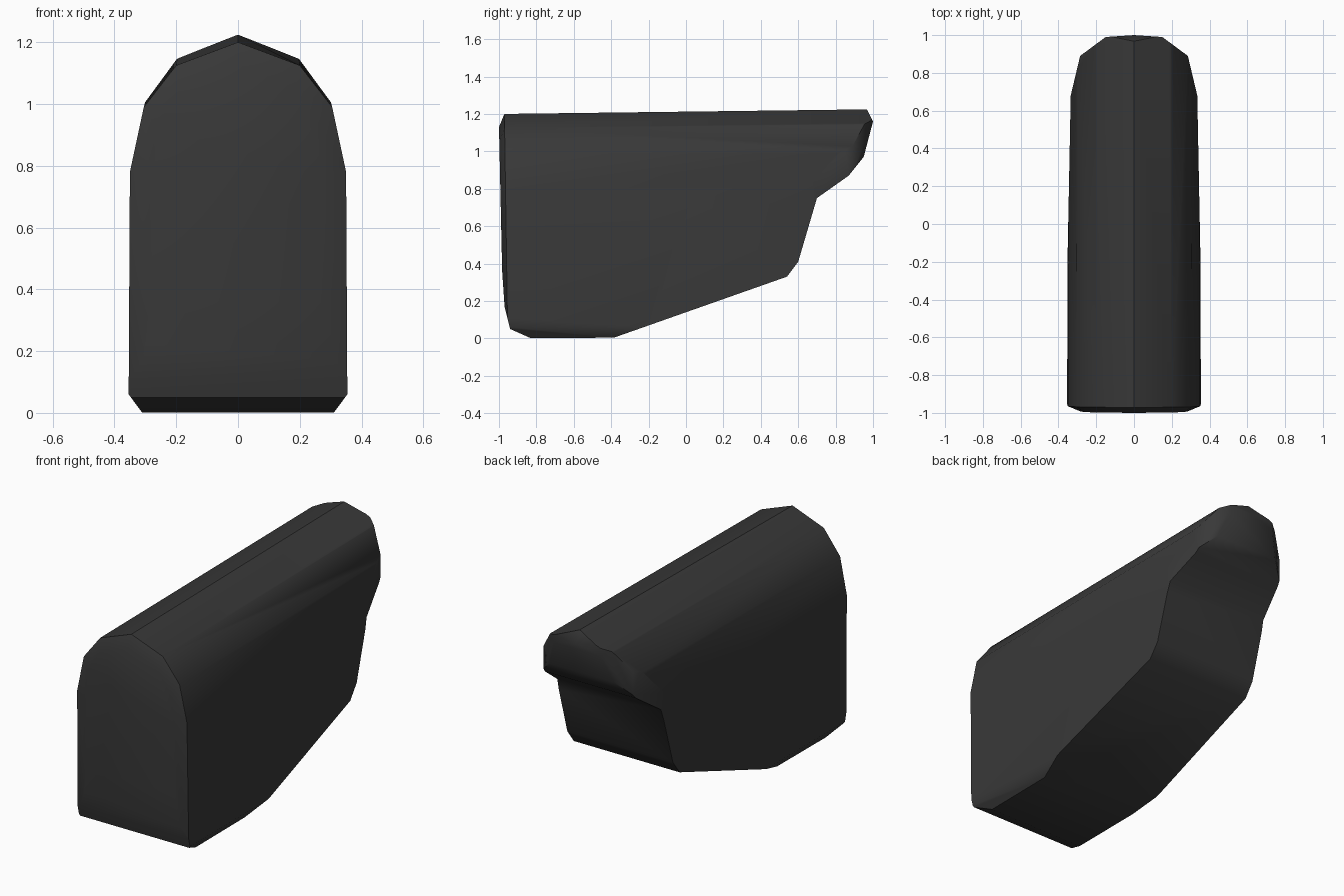
import bpy, bmesh, math

if "Cube" in bpy.data.objects:
    bpy.data.objects.remove(bpy.data.objects["Cube"])

mat = bpy.data.materials.new("charcoal black")
mat.diffuse_color = (0.04, 0.04, 0.04, 1)
mat.use_nodes = True
mat.node_tree.nodes["Principled BSDF"].inputs["Base Color"].default_value = mat.diffuse_color


def loft(name, rings):
    """Closed solid skinned through equal-length rings of points."""
    bm = bmesh.new()
    vr = [[bm.verts.new(p) for p in r] for r in rings]
    n = len(vr[0])
    for a, b in zip(vr, vr[1:]):
        for i in range(n):
            j = (i + 1) % n
            bm.faces.new((a[i], a[j], b[j], b[i]))
    bm.faces.new(vr[0][::-1])
    bm.faces.new(vr[-1])
    bmesh.ops.recalc_face_normals(bm, faces=bm.faces)
    me = bpy.data.meshes.new(name)
    bm.to_mesh(me)
    bm.free()
    ob = bpy.data.objects.new(name, me)
    bpy.context.collection.objects.link(ob)
    me.materials.append(mat)
    return ob


def mirrored(half):
    return half + [(-x, z) for x, z in reversed(half) if x > 0]


# Arched body running front to back, with a narrower front face
full = mirrored([(0, 1.2), (0.2, 1.125), (0.305, 0.99), (0.35, 0.78),
                 (0.354, 0.06), (0.31, 0)])
inset = mirrored([(0, 1.13), (0.19, 1.05), (0.265, 0.93), (0.285, 0.76),
                  (0.285, 0.06), (0.27, 0)])
front = [(x, -0.975 - 0.022 * z, z) for x, z in inset]
shoulder = [(x, -0.953 - 0.015 * z, z) for x, z in full]
back = [(x * 0.985, 1.1, z + 0.026 * z ** 2 / 1.44) for x, z in full]
body = loft("housing_body", [front, shoulder, back])

# Side outline with the sloped underside and stepped back
side = [(-1.02, 1.3), (0.93, 1.3), (0.967, 1.226), (1.0, 1.16), (0.95, 0.97),
        (0.87, 0.87), (0.70, 0.75), (0.60, 0.41), (0.54, 0.33), (-0.385, 0.004),
        (-0.83, 0.001), (-0.94, 0.05), (-0.97, 0.17), (-1.02, 0.9)]
side_cut = loft("side_outline_cutter",
                [[(x, y, z) for y, z in side] for x in (-0.6, 0.6)])

# Plan outline that rounds the back tip
plan = mirrored([(0, 1.0), (0.15, 0.99), (0.285, 0.89), (0.335, 0.68),
                 (0.36, -0.6), (0.36, -1.1)])
plan_cut = loft("plan_outline_cutter",
                [[(x, y, z) for x, y in plan] for z in (-0.2, 1.5)])

bpy.context.view_layer.objects.active = body
body.select_set(True)
for cutter in (side_cut, plan_cut):
    cutter.hide_render = True
    m = body.modifiers.new("trim", 'BOOLEAN')
    m.operation = 'INTERSECT'
    m.solver = 'EXACT'
    m.object = cutter
    bpy.ops.object.modifier_apply(modifier=m.name)
    bpy.data.objects.remove(cutter)

# Soft shading over the arch, crisp outer edges
bpy.ops.object.select_all(action='DESELECT')
body.select_set(True)
bpy.ops.object.shade_smooth_by_angle(angle=math.radians(42))
